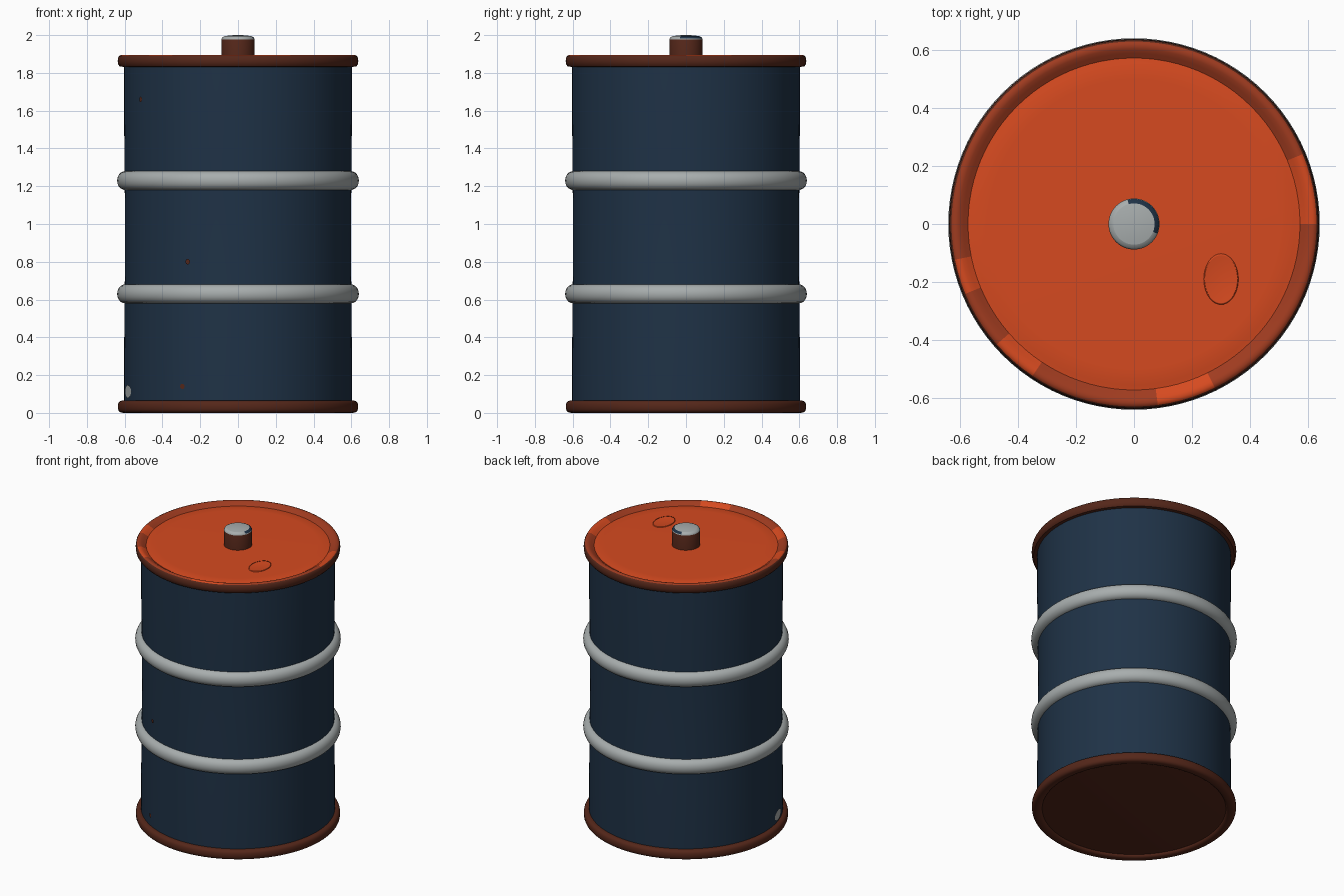
import bpy, bmesh, math

cube = bpy.data.objects.get("Cube")
if cube:
    bpy.data.objects.remove(cube)


def material(name, rgb):
    m = bpy.data.materials.new(name)
    m.use_nodes = True
    m.diffuse_color = (*rgb, 1)
    m.node_tree.nodes["Principled BSDF"].inputs["Base Color"].default_value = (*rgb, 1)
    return m


BLUE = material("blue paint", (0.0135, 0.032, 0.062))
GREY = material("light grey", (0.39, 0.42, 0.42))
ORANGE = material("orange paint", (0.67, 0.068, 0.014))
RUST = material("rust brown", (0.09, 0.02, 0.01))
WORN = material("worn orange", (0.35, 0.044, 0.014))


def finish(name, bm, mats, rule=None):
    bmesh.ops.recalc_face_normals(bm, faces=bm.faces)
    mesh = bpy.data.meshes.new(name)
    if rule:
        for f in bm.faces:
            f.material_index = rule(f.calc_center_median())
    bm.to_mesh(mesh)
    bm.free()
    for m in mats:
        mesh.materials.append(m)
    obj = bpy.data.objects.new(name, mesh)
    bpy.context.collection.objects.link(obj)
    bpy.ops.object.select_all(action="DESELECT")
    obj.select_set(True)
    bpy.context.view_layer.objects.active = obj
    bpy.ops.object.shade_smooth_by_angle(angle=math.radians(40))
    return obj


def lathe(name, profile, mats, rule=None, steps=96, closed=False):
    """Spin (radius, height) points around the z axis."""
    bm = bmesh.new()
    verts = [bm.verts.new((r, 0, z)) for r, z in profile]
    pairs = list(zip(verts, verts[1:]))
    if closed:
        pairs.append((verts[-1], verts[0]))
    edges = [bm.edges.new(p) for p in pairs]
    bmesh.ops.spin(bm, geom=verts + edges, axis=(0, 0, 1), cent=(0, 0, 0),
                   angle=math.tau, steps=steps)
    bmesh.ops.remove_doubles(bm, verts=bm.verts, dist=0.0001)
    return finish(name, bm, mats, rule)


def ring(name, radius, z, width, height, mat, power):
    """Rounded hoop; a power below one gives a squarer section."""
    def bend(v):
        return math.copysign(abs(v) ** power, v)
    pts = []
    for i in range(20):
        a = math.tau * i / 20
        pts.append((radius + width * bend(math.cos(a)), z + height * bend(math.sin(a))))
    return lathe(name, pts, [mat], closed=True)


def wall_spot(name, degrees, z, half_angle, half_height, mat):
    """Thin oval of paint or rust wrapped to the drum wall."""
    bm = bmesh.new()
    spot = []
    for i in range(20):
        a = math.tau * i / 20
        turn = math.radians(degrees) + half_angle * math.cos(a)
        spot.append(bm.verts.new((0.608 * math.cos(turn), 0.608 * math.sin(turn),
                                  z + half_height * math.sin(a))))
    bm.faces.new(spot)
    finish(name, bm, [mat])


# Drum wall
lathe("drum_wall", [(0.603, 0.03), (0.603, 0.32), (0.6, 0.63), (0.598, 0.93),
                    (0.6, 1.23), (0.603, 1.55), (0.603, 1.87)], [BLUE])

# Raised hoops
for name, z in (("lower_hoop", 0.63), ("upper_hoop", 1.23)):
    ring(name, 0.592, z, 0.048, 0.051, GREY, power=0.95)

# Bottom rim and base plate
ring("bottom_rim", 0.603, 0.033, 0.033, 0.033, RUST, power=0.75)
lathe("base", [(0, 0.015), (0.55, 0.015), (0.59, 0.02)], [RUST])


# Top rim: rusty outside, worn inner slope with a few patches of good paint
def rim_colour(c):
    if c.z < 1.885 and math.hypot(c.x, c.y) > 0.61 or math.hypot(c.x, c.y) > 0.625:
        return 0
    angle = math.degrees(math.atan2(c.y, c.x)) % 360
    fresh = any(a < angle < b for a, b in ((0, 22), (192, 204), (222, 236), (276, 298)))
    return 2 if fresh else 1


lathe("top_rim", [(0.6, 1.832), (0.625, 1.833), (0.635, 1.845), (0.637, 1.863),
                  (0.635, 1.88), (0.629, 1.89), (0.617, 1.895), (0.603, 1.892),
                  (0.588, 1.883), (0.572, 1.873)], [RUST, WORN, ORANGE], rim_colour)

# Lid
lathe("lid", [(0, 1.877), (0.5, 1.877), (0.555, 1.876), (0.568, 1.872), (0.58, 1.872)], [ORANGE])


# Centre cap with a worn patch on its top
def cap_colour(c):
    angle = math.degrees(math.atan2(c.y, c.x))
    if c.z < 1.978:
        return 0
    return 2 if c.z > 1.985 and -25 < angle < 105 else 1


lathe("centre_cap", [(0.088, 1.86), (0.088, 1.978), (0.086, 1.983), (0.083, 1.988),
                     (0.071, 1.994)], [RUST, GREY, BLUE], cap_colour, steps=48)
lathe("cap_top", [(0.071, 1.994), (0.04, 1.999), (0, 2.0)], [GREY], steps=48)

# Small oval bung, outlined by a fine ridge on the lid
bung = lathe("lid_bung", [(1, 1.876), (0.98, 1.881), (0.93, 1.88), (0, 1.88)],
             [ORANGE], steps=40)
bung.scale = (0.06, 0.088, 1)
bung.location = (0.3, -0.19, 0)

# Chipped paint low on the wall and small rust specks
wall_spot("paint_chip", 196, 0.113, 0.1, 0.034, GREY)
for i, (degrees, z) in enumerate(((212, 1.66), (244, 0.8), (241, 0.14))):
    wall_spot(f"rust_speck_{i + 1}", degrees, z, 0.022, 0.014, RUST)
